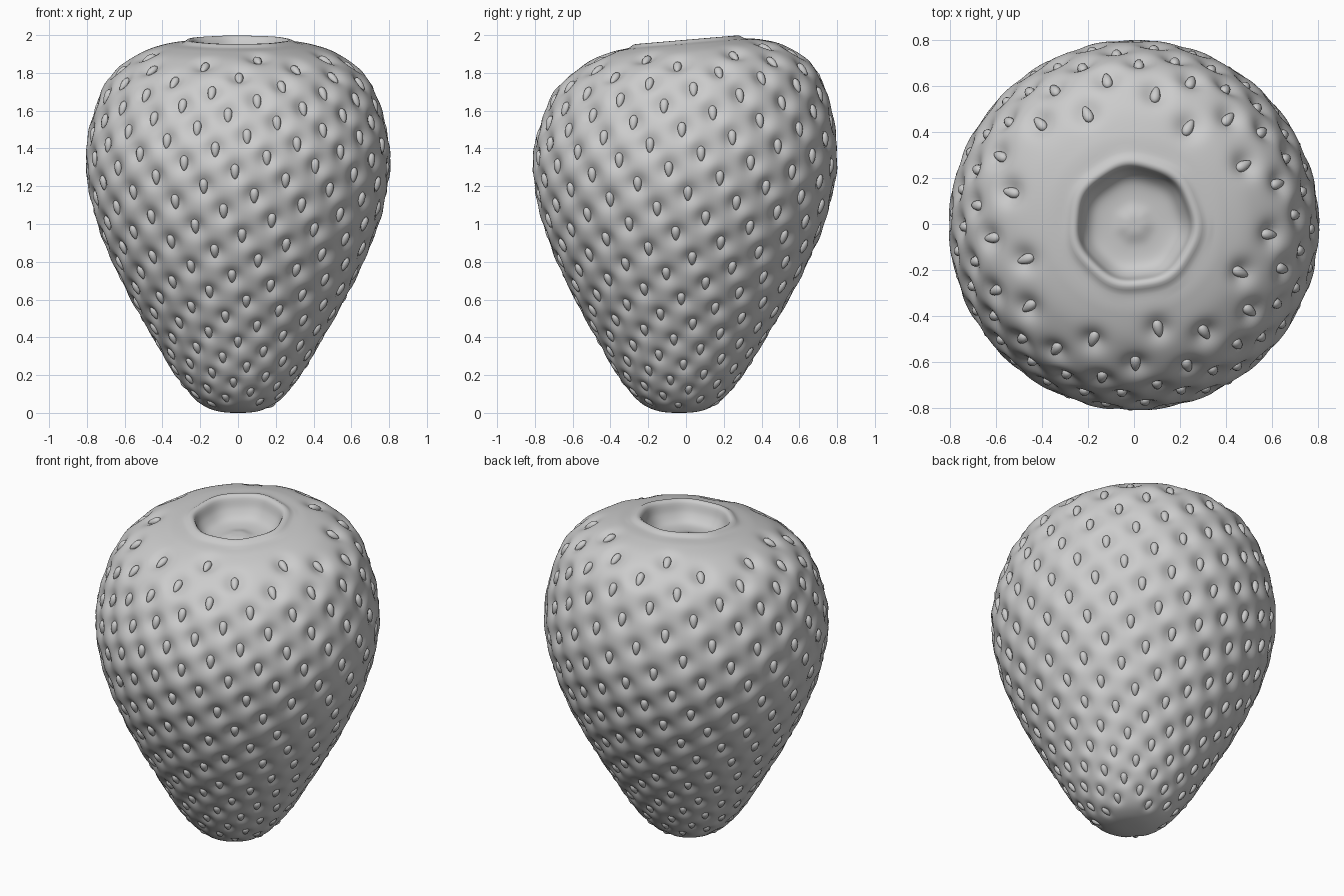
import bpy, bmesh, math
from mathutils import Vector, Matrix, kdtree

if "Cube" in bpy.data.objects:
    bpy.data.objects.remove(bpy.data.objects["Cube"])

# Outer profile (radius, height) from tip over the shoulder into the stem hollow
PROFILE = [(0, 0), (0.12, 0.012), (0.22, 0.065), (0.335, 0.2), (0.455, 0.4), (0.57, 0.6),
           (0.67, 0.8), (0.75, 1.0), (0.798, 1.2), (0.81, 1.34), (0.793, 1.5), (0.73, 1.7),
           (0.655, 1.81), (0.52, 1.902), (0.40, 1.943), (0.31, 1.957), (0.285, 1.97),
           (0.268, 1.976), (0.248, 1.962), (0.225, 1.90), (0.18, 1.855), (0.10, 1.845),
           (0.04, 1.86), (0, 1.862)]
RIM_Z = 1.925
SEEDS = 300
AROUND, ALONG = 260, 210


def catmull(points, steps=24):
    pts = [Vector(p) for p in points]
    pts = [Vector((-pts[1].x, pts[1].y))] + pts + [Vector((-pts[-2].x, pts[-2].y))]
    out = []
    for a, b, c, d in zip(pts, pts[1:], pts[2:], pts[3:]):
        for k in range(steps):
            t = k / steps
            out.append(0.5 * (2 * b + (c - a) * t + (2 * a - 5 * b + 4 * c - d) * t * t
                              + (3 * b - a - 3 * c + d) * t ** 3))
    out.append(pts[-2])
    return out


def resample(curve, n):
    dist = [0.0]
    for a, b in zip(curve, curve[1:]):
        dist.append(dist[-1] + (b - a).length)
    out, j = [], 0
    for i in range(n + 1):
        d = dist[-1] * i / n
        while j < len(curve) - 2 and dist[j + 1] < d:
            j += 1
        f = (d - dist[j]) / max(1e-9, dist[j + 1] - dist[j])
        out.append(curve[j].lerp(curve[j + 1], min(1, f)))
    return out


def place(r, z, a):
    # lean the tip forward and tilt the top up towards the back
    x, y = r * math.cos(a), r * math.sin(a)
    k = min(1, max(0, (z - 1.2) / 0.7))
    k = k * k * (3 - 2 * k)
    return Vector((x, y - 0.035 * (1 - min(1, z / 1.6)), max(0, z + 0.085 * y * k)))


def make_object(name, bm):
    me = bpy.data.meshes.new(name)
    bmesh.ops.recalc_face_normals(bm, faces=bm.faces)
    bm.to_mesh(me)
    bm.free()
    me.polygons.foreach_set("use_smooth", [True] * len(me.polygons))
    ob = bpy.data.objects.new(name, me)
    bpy.context.collection.objects.link(ob)
    return ob


prof = resample(catmull(PROFILE), ALONG)

# Spiral seed layout: even height steps at the golden angle
layout = []
golden = math.radians(137.508)
outer = [i for i, p in enumerate(prof) if p.y <= RIM_Z + 0.02 and p.x > 0.35 or p.y < 1.0]
for n in range(SEEDS):
    z = 0.03 + (RIM_Z - 0.03) * (n + 0.5) / SEEDS
    i = next(i for i in outer if prof[i + 1].y >= z)
    f = (z - prof[i].y) / max(1e-6, prof[i + 1].y - prof[i].y)
    r = prof[i].lerp(prof[i + 1], max(0, min(1, f))).x
    tan = (prof[i + 2] - prof[max(0, i - 1)]).normalized()
    a = math.radians(-77) - golden * (n - SEEDS + 1)
    size = 1.0 if z > 1.3 else min(1, 0.35 + 0.65 * r / 0.75)
    layout.append((place(r, z, a), a, tan, size))

tree = kdtree.KDTree(SEEDS)
for n, s in enumerate(layout):
    tree.insert(s[0], n)
tree.balance()

# Fruit body with a dimple pressed in around every seed
bm = bmesh.new()
rings = []
inside = False
for i in range(1, ALONG):
    p = prof[i]
    t = (prof[i + 1] - prof[i - 1]).normalized()
    inside = inside or (p.y > 1.9 and p.x < 0.33)
    ring = []
    for j in range(AROUND):
        a = 2 * math.pi * j / AROUND
        r = p.x
        if inside:
            r *= 1 + 0.015 * math.cos(7 * a + 0.6) + 0.015 * math.cos(a)
        co = place(r, p.y, a)
        if not inside:
            dent = 0.0
            for _, n, d in tree.find_n(co, 7):
                s = layout[n][3]
                dent += 0.033 * s * math.exp(-(d / (0.058 * s)) ** 2)
            dent = min(dent, 0.04)
            co -= dent * Vector((t.y * math.cos(a), t.y * math.sin(a), -t.x))
            co.z = max(0, co.z)
        ring.append(bm.verts.new(co))
    rings.append(ring)
for lo, hi in zip(rings, rings[1:]):
    for j in range(AROUND):
        k = (j + 1) % AROUND
        bm.faces.new((lo[j], lo[k], hi[k], hi[j]))
for ring, p in ((rings[0], prof[0]), (rings[-1], prof[-1])):
    tip = bm.verts.new(place(0, p.y, 0))
    for j in range(AROUND):
        bm.faces.new((ring[j], ring[(j + 1) % AROUND], tip))
make_object("fruit_body", bm)

# Teardrop seeds, lying along the surface inside their dimples
bm = bmesh.new()
for co, a, t, s in layout:
    ca, sa = math.cos(a), math.sin(a)
    side = Vector((-sa, ca, 0))
    up = Vector((t.x * ca, t.x * sa, t.y))
    out = Vector((t.y * ca, t.y * sa, -t.x))
    k = 0.6 + 0.4 * s
    m = Matrix((side * 0.022 * k, up * 0.041 * k, out * 0.02 * k)).transposed()
    centre = co - out * 0.024 * s
    verts = bmesh.ops.create_uvsphere(bm, u_segments=12, v_segments=8, radius=1)["verts"]
    for v in verts:
        x, y, z = v.co
        taper = 1 + 0.25 * z
        v.co = centre + m @ Vector((x * taper, z, y * taper))
make_object("seeds", bm)
